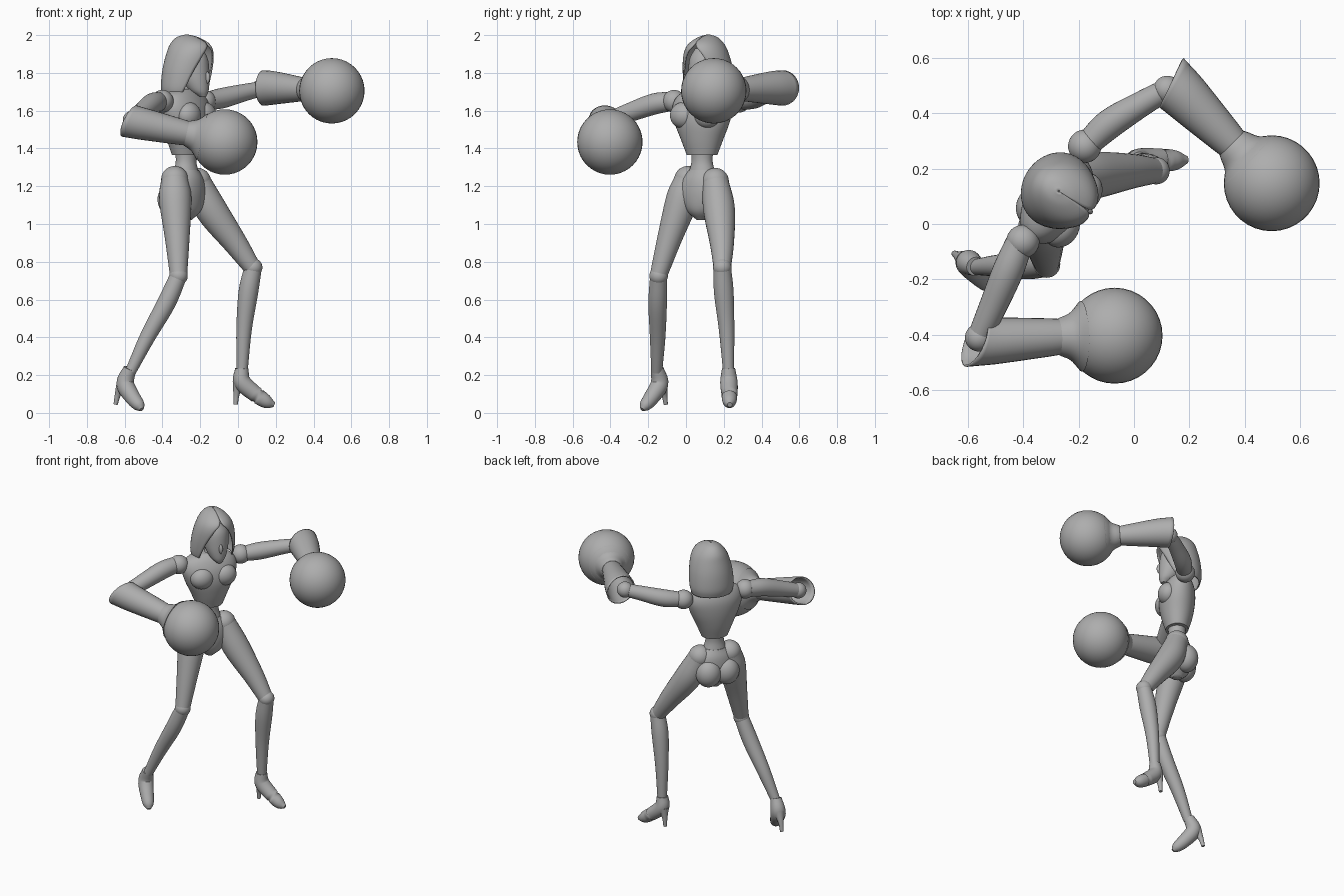
import bpy, bmesh, math
from mathutils import Vector, Matrix

cube = bpy.data.objects.get("Cube")
if cube:
    bpy.data.objects.remove(cube, do_unlink=True)

grey = bpy.data.materials.new("plain_grey")
grey.use_nodes = True
grey.diffuse_color = (0.42, 0.42, 0.42, 1)
bsdf = next(n for n in grey.node_tree.nodes if n.type == "BSDF_PRINCIPLED")
bsdf.inputs["Base Color"].default_value = grey.diffuse_color

# The torso is turned about z: local +X is its left, local -Y its front
BODY = Matrix.Translation((-0.275, 0.085, 0)) @ Matrix.Rotation(math.radians(57), 4, "Z")


def finish(name, bm, matrix=None, wall=0):
    bmesh.ops.recalc_face_normals(bm, faces=bm.faces)
    mesh = bpy.data.meshes.new(name)
    bm.to_mesh(mesh)
    bm.free()
    obj = bpy.data.objects.new(name, mesh)
    bpy.context.collection.objects.link(obj)
    mesh.materials.append(grey)
    if matrix:
        obj.matrix_world = matrix
    if wall:
        mod = obj.modifiers.new("wall", "SOLIDIFY")
        mod.thickness = wall
        mod.offset = 0
    bpy.ops.object.select_all(action="DESELECT")
    obj.select_set(True)
    bpy.context.view_layer.objects.active = obj
    bpy.ops.object.shade_smooth_by_angle(angle=math.radians(40))
    return obj


def smooth(keys, steps=5):
    """Catmull-Rom interpolation of tuples of numbers."""
    keys = [Vector(k) for k in keys]
    out = []
    for i in range(len(keys) - 1):
        p1, p2 = keys[i], keys[i + 1]
        p0 = keys[i - 1] if i else p1 * 2 - p2
        p3 = keys[i + 2] if i + 2 < len(keys) else p2 * 2 - p1
        for s in range(steps):
            t = s / steps
            out.append(0.5 * (2 * p1 + (p2 - p0) * t + (2 * p0 - 5 * p1 + 4 * p2 - p3) * t ** 2
                              + (3 * p1 - p0 - 3 * p2 + p3) * t ** 3))
    return out + [keys[-1]]


def skin(name, rings, closed=True, caps=(True, True), matrix=None, wall=0):
    bm = bmesh.new()
    rows = [[bm.verts.new(p) for p in ring] for ring in rings]
    n = len(rows[0])
    for a, b in zip(rows, rows[1:]):
        for j in range(n if closed else n - 1):
            k = (j + 1) % n
            bm.faces.new((a[j], a[k], b[k], b[j]))
    for row, cap in zip((rows[0], rows[-1]), caps):
        if cap:
            bm.faces.new(row)
    return finish(name, bm, matrix, wall)


def sweep(name, keys, n=28, tilt=None, **kw):
    """Round limb along points (x, y, z, radius); tilt slants the first ring."""
    pts = smooth(keys)
    rings = []
    for i, p in enumerate(pts):
        c = p.xyz if len(p) == 3 else Vector(p[:3])
        d = Vector(pts[min(i + 1, len(pts) - 1)][:3]) - Vector(pts[max(i - 1, 0)][:3])
        d.normalize()
        u = d.cross((0.3, 0.9, 0.2) if abs(d.z) > 0.6 else (0, 0, 1)).normalized()
        v = d.cross(u)
        ring = []
        for j in range(n):
            a = math.tau * j / n
            off = (u * math.cos(a) + v * math.sin(a)) * p[3]
            if tilt and i < 4:
                off += d * off.dot(Vector(tilt)) * (1 - i / 4)
            ring.append(c + off)
        rings.append(ring)
    return skin(name, rings, **kw)


def stack(name, keys, n=40, opening=False, **kw):
    """Upright loft of ellipses (z, cx, cy, rx, ry[, half opening angle])."""
    rings = []
    for k in smooth(keys):
        gap = math.radians(max(k[5], 0)) if opening else 0
        count = n + 1 if opening else n
        span = math.tau - 2 * gap
        rings.append([(k[1] + k[3] * math.sin(gap + span * j / n),
                       k[2] - k[4] * math.cos(gap + span * j / n), k[0]) for j in range(count)])
    return skin(name, rings, closed=not opening, **kw)


def ball(name, centre, size, matrix=None):
    size = (size,) * 3 if isinstance(size, float) else size
    bm = bmesh.new()
    bmesh.ops.create_uvsphere(bm, u_segments=36, v_segments=20, radius=1,
                              matrix=Matrix.Translation(centre) @ Matrix.Diagonal((*size, 1)))
    return finish(name, bm, matrix)


# Trunk
stack("chest", [(1.365, 0, 0, .085, .07), (1.45, 0, 0, .12, .095), (1.54, 0, 0, .16, .11),
                (1.62, 0, .005, .178, .105), (1.68, 0, .01, .15, .08), (1.715, 0, .015, .07, .05)],
      matrix=BODY)
stack("waist", [(1.42, 0, 0, .065, .06), (1.34, 0, 0, .057, .053), (1.29, 0, 0, .068, .06),
                (1.25, 0, 0, .085, .07)], matrix=BODY)
stack("pelvis", [(1.285, 0, 0, .072, .065), (1.23, 0, 0, .12, .085), (1.15, 0, 0, .135, .09),
                 (1.07, 0, 0, .085, .075), (1.02, 0, 0, .025, .03)], matrix=BODY)
for side, s in (("right", -1), ("left", 1)):
    ball(side + "_bust", (s * .075, -.065, 1.575), (.075, .062, .07), BODY)
    ball(side + "_buttock", (s * .06, .05, 1.13), (.08, .075, .09), BODY)
    ball(side + "_shoulder", (s * .205 + .012, .025, 1.65), .06, BODY)

# Head with open hood
stack("neck", [(1.66, .01, .01, .06, .055), (1.72, .02, .01, .045, .045),
               (1.8, .025, .01, .045, .045)], matrix=BODY)
stack("face", [(1.675, .03, -.085, .018, .02), (1.71, .03, -.06, .05, .055),
               (1.78, .03, -.035, .075, .08), (1.87, .03, -.02, .08, .085),
               (1.93, .03, -.015, .05, .06)], matrix=BODY)
ball("nose", (.03, -.112, 1.775), (.012, .018, .032), BODY)
stack("hood", [(1.68, .03, .03, .125, .105, 62), (1.73, .03, .025, .135, .12, 52),
               (1.82, .03, .01, .13, .128, 40), (1.9, .03, -.005, .112, .125, 24),
               (1.95, .03, -.005, .085, .108, 3), (1.985, .03, .01, .045, .06, 0),
               (2.0, .03, .015, .003, .003, 0)],
      opening=True, caps=(False, False), matrix=BODY, wall=.008)

# Arms: upper arm, elbow, slanted open cuff running into a round glove
arms = {
    "right": ([(-.415, -.07, 1.65, .05), (-.455, -.17, 1.635, .056), (-.51, -.3, 1.59, .05),
               (-.56, -.41, 1.55, .042)],
              [(-.575, -.425, 1.545, .085), (-.48, -.42, 1.525, .079), (-.27, -.407, 1.48, .062)],
              (-.07, -.403, 1.434), (0, .4, .25)),
    "left": ([(-.17, .285, 1.65, .045), (-.09, .36, 1.665, .054), (.03, .435, 1.695, .046),
              (.12, .485, 1.715, .04)],
             [(.135, .51, 1.72, .09), (.2, .445, 1.72, .083), (.36, .285, 1.712, .056)],
             (.497, .147, 1.705), (-.25, -.25, 0)),
}
for side, (upper, cuff, glove, tilt) in arms.items():
    sweep(side + "_upper_arm", upper)
    ball(side + "_elbow", upper[-1][:3], .05)
    sweep(side + "_cuff", cuff, tilt=tilt, caps=(False, True), wall=.008)
    wrist, hub = Vector(cuff[-1][:3]), Vector(glove)
    collar = [(*wrist.lerp(hub, t), r) for t, r in ((-.05, .062), (.03, .07), (.22, .088), (.4, .128))]
    sweep(side + "_glove_collar", collar)
    ball(side + "_glove", glove, .173)

# Legs: thigh, knee, shin and high-heeled shoe
legs = {
    "right": ([(-.335, .01, 1.235, .072), (-.332, -.02, 1.13, .086), (-.322, -.085, .93, .066),
               (-.315, -.145, .73, .046)],
              [(-.315, -.145, .725, .045), (-.38, -.15, .58, .049), (-.48, -.15, .4, .041),
               (-.568, -.155, .22, .029)],
              [(-.572, -.153, .235, .034), (-.597, -.14, .155, .047), (-.56, -.18, .085, .042),
               (-.525, -.215, .04, .032), (-.51, -.232, .018, .012)],
              [(-.61, -.13, .16, .034), (-.635, -.115, .1, .017), (-.648, -.107, .045, .011)]),
    "left": ([(-.215, .155, 1.225, .07), (-.145, .175, 1.08, .084), (-.015, .19, .9, .064),
              (.075, .192, .77, .046)],
             [(.08, .192, .77, .046), (.055, .2, .64, .052), (.032, .215, .44, .041),
              (.022, .225, .22, .029)],
             [(.02, .225, .235, .035), (.022, .227, .165, .046), (.085, .23, .105, .043),
              (.15, .23, .06, .036), (.192, .232, .043, .013)],
             [(.005, .235, .16, .034), (-.008, .24, .1, .017), (-.012, .242, .045, .011)]),
}
for side, (thigh, shin, shoe, heel) in legs.items():
    ball(side + "_hip", thigh[0][:3], .072)
    sweep(side + "_thigh", thigh)
    ball(side + "_knee", shin[0][:3], .049)
    sweep(side + "_shin", shin)
    sweep(side + "_shoe", shoe)
    sweep(side + "_heel", heel, n=16)
